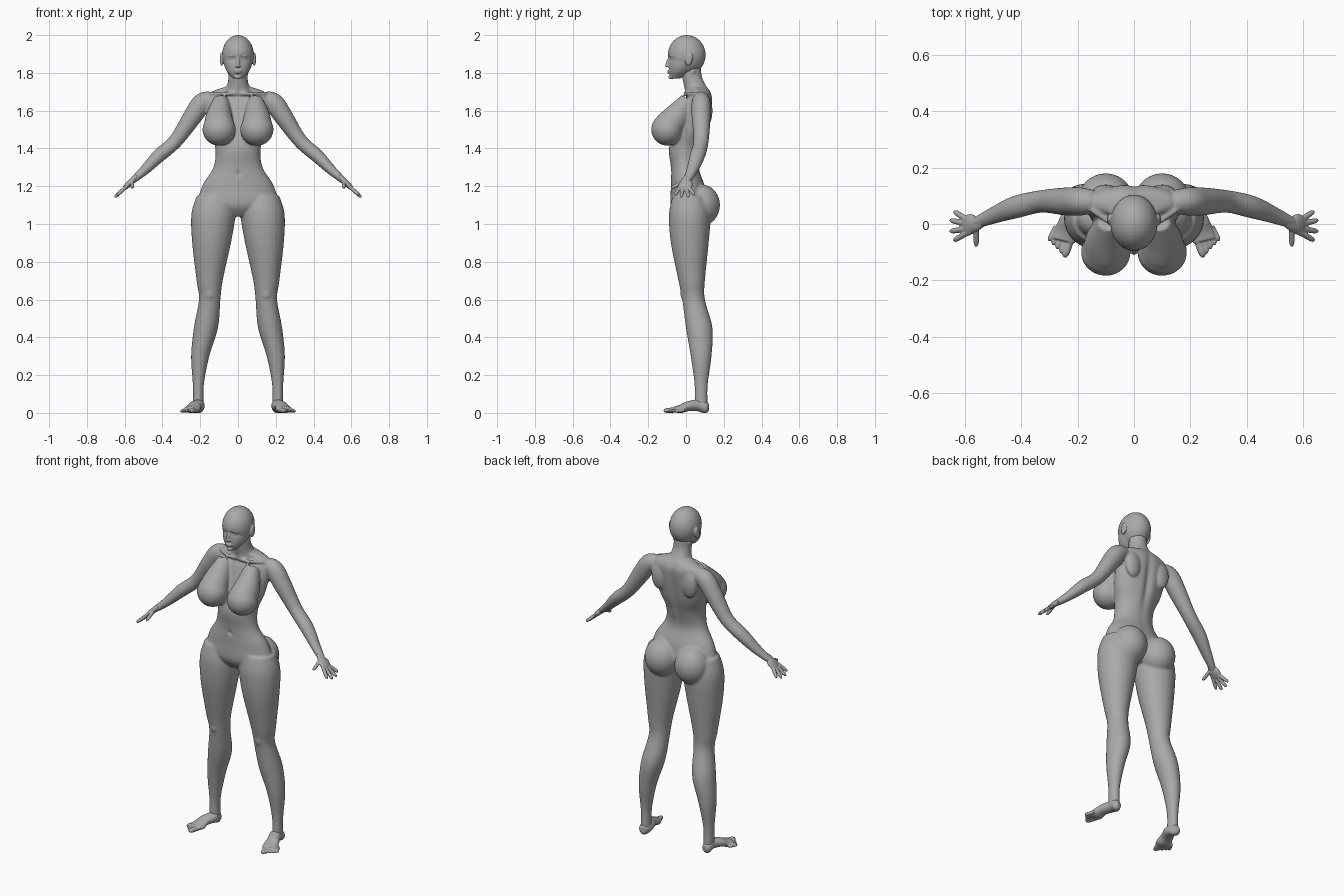
import bpy, bmesh, math
from mathutils import Vector, Matrix

if "Cube" in bpy.data.objects:
    bpy.data.objects.remove(bpy.data.objects["Cube"])

grey = (.4, .4, .4, 1)
skin = bpy.data.materials.new("clay_grey")
skin.use_nodes = True
skin.diffuse_color = grey
skin.node_tree.nodes["Principled BSDF"].inputs["Base Color"].default_value = grey
X_AXIS, Y_AXIS, Z_AXIS = Matrix.Identity(3)


def smooth_stations(rows, steps=6):
    """Resample station rows along a smooth curve through them."""
    rows = [Vector(row) for row in rows]
    padded = [rows[0]] + rows + [rows[-1]]
    result = []
    for before, start, end, after in zip(padded, padded[1:], padded[2:], padded[3:]):
        leave, arrive = (end - before) / 2, (after - start) / 2
        for step in range(steps):
            t = step / steps
            ease = t * t * (3 - 2 * t)
            result.append(start.lerp(end, ease) + leave * t * (1 - t) ** 2 - arrive * t * t * (1 - t))
    return result + [rows[-1]]


def skin_rings(bm, rings):
    """Bridge consecutive point rings and close both ends."""
    rings = [[bm.verts.new(point) for point in ring] for ring in rings]
    for lower, upper in zip(rings, rings[1:]):
        for side in range(len(lower)):
            bm.faces.new((lower[side - 1], lower[side], upper[side], upper[side - 1]))
    bm.faces.new(rings[0])
    bm.faces.new(rings[-1])


def ellipse(centre, along, across, sides=40):
    angles = [math.tau * side / sides for side in range(sides)]
    return [centre + along * math.cos(angle) + across * math.sin(angle) for angle in angles]


def limb(bm, rows, axis=None, wide=Y_AXIS, squash=(1, 1)):
    """Tube through (x, y, z, radius); squash scales its thickness from start to end."""
    rows = smooth_stations(rows)
    last = len(rows) - 1
    rings = []
    for index, row in enumerate(rows):
        path = rows[min(index + 1, last)].xyz - rows[max(index - 1, 0)].xyz
        tangent = axis or path.normalized()
        along = (wide - tangent * wide.dot(tangent)).normalized() * row.w
        thickness = squash[0] + (squash[1] - squash[0]) * index / last
        rings.append(ellipse(row.xyz, along, tangent.cross(along) * thickness))
    skin_rings(bm, rings)


def trunk(bm, rows):
    """Central form through (height, half width, front, back)."""
    rings = []
    for height, half_width, front, back in smooth_stations(rows):
        centre = Vector((0, (front + back) / 2, height))
        rings.append(ellipse(centre, X_AXIS * half_width, Y_AXIS * (back - front) / 2, sides=72))
    skin_rings(bm, rings)


def ball(bm, centre, radii, tilt=0):
    place = Matrix.Translation(centre) @ Matrix.Rotation(tilt, 4, 'X') @ Matrix.Diagonal((*radii, 1))
    bmesh.ops.create_uvsphere(bm, u_segments=32, v_segments=20, radius=1, matrix=place)


def digit(bm, base, tip, radius):
    """Finger or toe with a rounded end."""
    profile = ((-.3, 1), (.4, 1), (.8, .9), (1, .4))
    limb(bm, [(*base.lerp(tip, place), radius * scale) for place, scale in profile], wide=X_AXIS + Y_AXIS / 3)


def press(bm, centre, depth, size):
    """Soft sculpting stroke along y on both sides."""
    for vert in bm.verts:
        offset = Vector((abs(vert.co.x), vert.co.y, vert.co.z)) - Vector(centre)
        vert.co.y += depth * math.exp(-sum((part / reach) ** 2 for part, reach in zip(offset, size)))


def mirror(bm):
    copied = bmesh.ops.duplicate(bm, geom=bm.verts[:] + bm.edges[:] + bm.faces[:])["geom"]
    for item in copied:
        if isinstance(item, bmesh.types.BMVert):
            item.co.x *= -1


def finish(bm, name, voxel, relaxing):
    """Fuse the overlapping forms into one smooth surface."""
    bmesh.ops.recalc_face_normals(bm, faces=bm.faces[:])
    mesh = bpy.data.meshes.new(name)
    bm.to_mesh(mesh)
    bm.free()
    mesh.materials.append(skin)
    part = bpy.data.objects.new(name, mesh)
    bpy.context.collection.objects.link(part)
    fuse = part.modifiers.new("fuse", 'REMESH')
    fuse.mode, fuse.voxel_size, fuse.use_smooth_shade = 'VOXEL', voxel, True
    relax = part.modifiers.new("relax", 'SMOOTH')
    relax.iterations = relaxing


# Body: arms, legs and paired masses first
bm = bmesh.new()
arm = [(.14, .08, 1.66, .04), (.19, .08, 1.64, .05), (.24, .08, 1.57, .05), (.33, .08, 1.44, .04),
       (.42, .06, 1.36, .04), (.5, .03, 1.28, .03), (.57, 0, 1.22, .02)]
limb(bm, arm, squash=(1.1, .8))
leg = [(.12, .02, 1.15, .09), (.13, .02, 1.05, .11), (.14, .02, .9, .1), (.15, .03, .7, .07),
       (.15, .04, .6, .06), (.17, .07, .45, .07), (.2, .08, .3, .055), (.21, .08, .15, .035), (.21, .08, .04, .035)]
limb(bm, leg, axis=Z_AXIS, squash=(1.1, .8))
kneecap, buttock, breast, shoulder_blade = (.15, 0, .63), (.1, .08, 1.1), (.1, -.1, 1.5), (.1, .11, 1.6)
ball(bm, kneecap, (.03, .03, .04))
ball(bm, buttock, (.1, .1, .11))
ball(bm, breast, (.088, .084, .085))
ball(bm, shoulder_blade, (.05, .03, .08))
chest_slope = [(.09, .01, 1.66, .04), (.1, -.05, 1.57, .07), (.1, -.09, 1.52, .08)]
limb(bm, chest_slope, wide=X_AXIS)
collarbone = [(.01, 0, 1.69, .01), (.07, 0, 1.69, .01), (.15, .05, 1.69, .01)]
limb(bm, collarbone)
neck_muscle = [(.02, 0, 1.69, .01), (.05, .04, 1.82, .01)]
limb(bm, neck_muscle, wide=X_AXIS)
mirror(bm)

# Body: torso and neck, with spine groove and navel
torso = [(1.73, .05, 0, .11), (1.7, .14, .02, .13), (1.65, .17, -.01, .14), (1.5, .15, -.06, .12),
         (1.4, .12, -.09, .09), (1.3, .13, -.08, .07), (1.2, .19, -.08, .1), (1.1, .2, -.08, .11),
         (1.04, .06, -.04, .06)]
trunk(bm, torso)
neck = [(1.84, .05, -.02, .08), (1.78, .05, -.02, .085), (1.73, .06, -.01, .11), (1.68, .09, 0, .13)]
trunk(bm, neck)
press(bm, (0, .13, 1.5), -.015, (.02, .06, .2))
press(bm, (0, -.08, 1.27), .015, (.01, .05, .01))
finish(bm, "body", voxel=.006, relaxing=8)

# Head: skull and jaw with soft sculpted sockets and brows
bm = bmesh.new()
ball(bm, (0, .004, 1.895), (.084, .1, .105))
jaw = [(1.93, .06, -.085, .05), (1.86, .075, -.09, .06), (1.81, .06, -.09, .03), (1.77, .025, -.08, -.03)]
trunk(bm, jaw)
press(bm, (.033, -.09, 1.88), .016, (.02, .03, .013))
press(bm, (.035, -.09, 1.9), -.004, (.03, .03, .007))

# Head: ears and eyes on each side
for side in (1, -1):
    ball(bm, (side * .086, .016, 1.873), (.01, .02, .036), tilt=-.2)
    ball(bm, (side * .032, -.067, 1.878), (.016, .014, .01))
    ball(bm, (side * .008, -.096, 1.836), (.007, .01, .006))
    upper_lid = [(.013, -.08, 1.882, .004), (.033, -.084, 1.89, .004), (.054, -.066, 1.886, .004)]
    limb(bm, [(side * x, y, z, radius) for x, y, z, radius in upper_lid], wide=Z_AXIS)

# Head: nose, lips and chin
nose = [(0, -.08, 1.9, .007), (0, -.1, 1.845, .009), (0, -.1, 1.83, .007)]
limb(bm, nose, wide=X_AXIS)
for height, half_width in ((1.81, .021), (1.801, .018)):
    ball(bm, (0, -.09, height), (half_width, .01, .005))
ball(bm, (0, -.08, 1.778), (.018, .014, .012))
finish(bm, "head", voxel=.0035, relaxing=4)

# Hands: flat palm, four fanned fingers and a thumb
bm = bmesh.new()
palm = [(.54, .01, 1.25, .02), (.56, 0, 1.23, .026), (.58, 0, 1.21, .036), (.6, -.01, 1.19, .036)]
limb(bm, palm, squash=(.7, .3))
for finger in range(4):
    spread = finger / 3
    knuckle = Vector((.6, -.036 + .056 * spread, 1.19))
    reach = Vector((.7, -.4 + .85 * spread, -.65)).normalized()
    length = .05 + .025 * math.sin(math.pi * (finger + .5) / 4)
    digit(bm, knuckle, knuckle + reach * length, radius=.01)
digit(bm, Vector((.56, -.02, 1.22)), Vector((.56, -.08, 1.19)), radius=.01)
mirror(bm)
finish(bm, "hands", voxel=.003, relaxing=3)

# Feet: wedge with five toes, flat on the ground
bm = bmesh.new()
foot = [(.206, .12, .03, .015), (.21, .1, .03, .03), (.21, .06, .04, .034), (.23, .01, .035, .036),
        (.24, -.03, .02, .043), (.25, -.06, .02, .04)]
limb(bm, foot, axis=Vector((.25, -1, 0)).normalized(), wide=X_AXIS, squash=(1.3, .35))
big_toe = Vector((.226, -.055, .015)), Vector((.247, -.118, .012))
little_toe = Vector((.283, -.02, .012)), Vector((.303, -.06, .009))
for toe in range(5):
    base, tip = (inner.lerp(outer, toe / 4) for inner, outer in zip(big_toe, little_toe))
    digit(bm, base, tip, radius=.009 if toe else .014)
mirror(bm)
for vert in bm.verts:
    vert.co.z = max(vert.co.z, 0)
finish(bm, "feet", voxel=.0035, relaxing=3)
